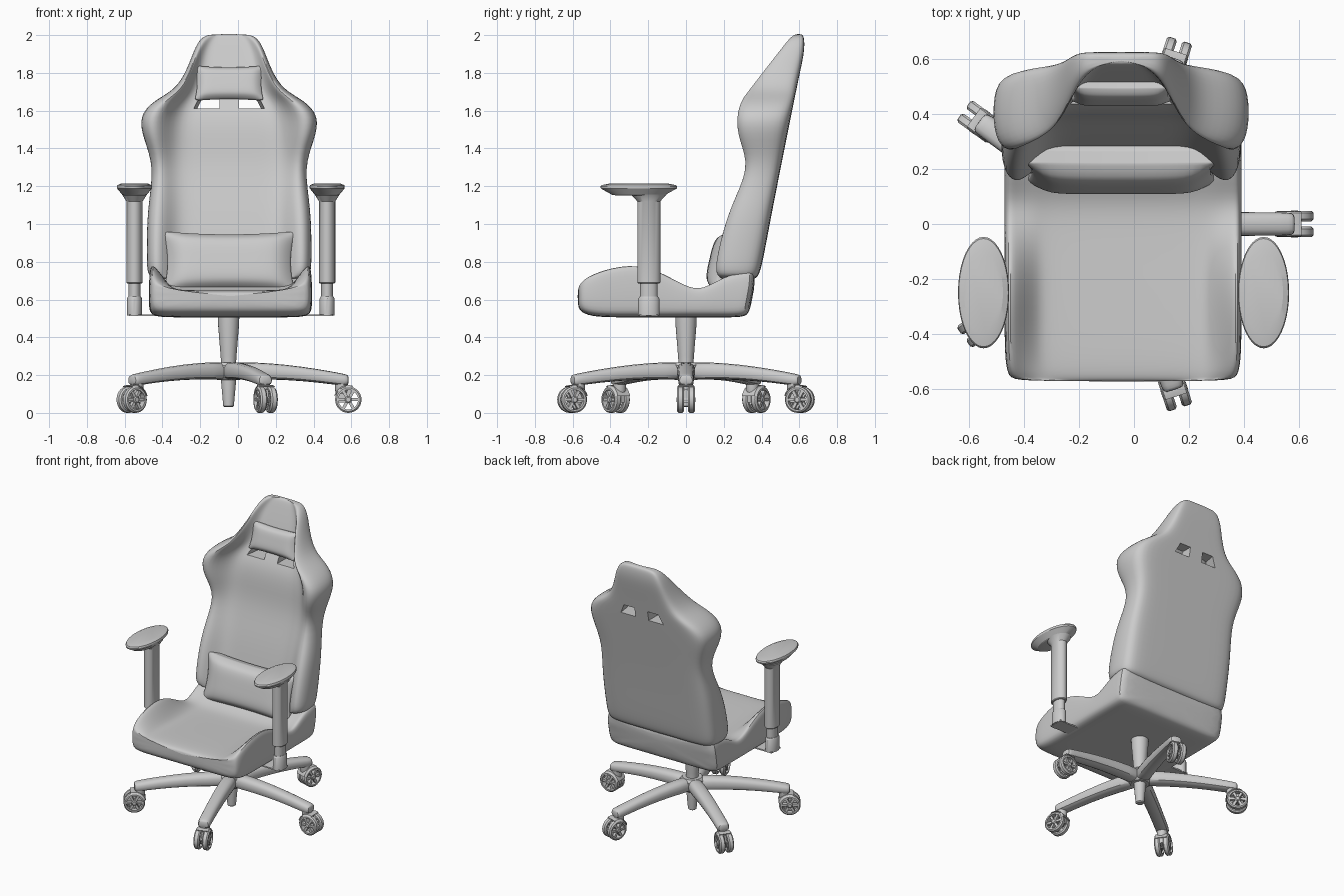
import bpy, bmesh
from math import sin, cos, pi, radians
from mathutils import Vector, Matrix

if "Cube" in bpy.data.objects:
    bpy.data.objects.remove(bpy.data.objects["Cube"])

CX = -0.047  # chair centre line


def loft(bm, rings, loop=False, m=Matrix()):
    """Skin a list of closed rings; loop joins the last ring to the first, otherwise cap the ends."""
    vs = [[bm.verts.new(m @ Vector(p)) for p in r] for r in rings]
    n = len(vs[0])
    pairs = list(zip(vs, vs[1:])) + ([(vs[-1], vs[0])] if loop else [])
    for a, b in pairs:
        for i in range(n):
            bm.faces.new((a[i], a[(i + 1) % n], b[(i + 1) % n], b[i]))
    if not loop:
        bm.faces.new(vs[0])
        bm.faces.new(vs[-1])


def finish(name, bm, subdiv=0, m=Matrix(), cutters=(), angle=35):
    bmesh.ops.transform(bm, matrix=m, verts=bm.verts)
    bmesh.ops.recalc_face_normals(bm, faces=bm.faces)
    me = bpy.data.meshes.new(name)
    bm.to_mesh(me)
    bm.free()
    ob = bpy.data.objects.new(name, me)
    bpy.context.collection.objects.link(ob)
    bpy.ops.object.select_all(action='DESELECT')
    bpy.context.view_layer.objects.active = ob
    ob.select_set(True)
    if subdiv:
        ob.modifiers.new("sub", 'SUBSURF').levels = subdiv
        bpy.ops.object.modifier_apply(modifier="sub")
    for c in cutters:
        mod = ob.modifiers.new("cut", 'BOOLEAN')
        mod.operation, mod.object, mod.solver = 'DIFFERENCE', c, 'EXACT'
        bpy.ops.object.modifier_apply(modifier="cut")
    if angle:
        bpy.ops.object.shade_smooth_by_angle(angle=radians(angle))
    return ob


def ellipse(rx, ry, z, n=24):
    return [(rx * cos(2 * pi * i / n), ry * sin(2 * pi * i / n), z) for i in range(n)]


def box(bm, x0, x1, y0, y1, z0, z1, m=Matrix()):
    loft(bm, [[(x0, y0, z), (x1, y0, z), (x1, y1, z), (x0, y1, z)] for z in (z0, z1)], m=m)


def mirrored(half):
    """Close a half outline (first and last points on the centre line) across x = 0."""
    return half + [(-p[0], p[1], p[2]) for p in reversed(half[1:-1])]


# seat: sections along y (y, half width, bottom, bolster top, centre top)
seat_rows = [(-.574, .385, .57, .66, .63), (-.558, .42, .53, .705, .645), (-.48, .432, .506, .76, .65),
             (-.3, .432, .506, .81, .645), (-.15, .432, .506, .775, .64), (0, .432, .506, .675, .635),
             (.09, .432, .506, .657, .64), (.2, .432, .506, .735, .70), (.335, .432, .506, .76, .73),
             (.372, .425, .53, .745, .72)]
bm = bmesh.new()
rings = []
for y, w, b, s, c in seat_rows:
    yb = y - .03 if y > .3 else y
    rings.append(mirrored([(0, yb, b), (.6 * w, yb, b), (w - .02, yb, b), (w, yb, b + .04),
                           (w, y, b + .7 * (s - b)), (w - .01, y, s), (w - .05, y, s - .01 - .2 * (s - c)),
                           (w - .12, y, c + .01), (.6 * w, y, c), (0, y, c)]))
loft(bm, rings)
finish("seat", bm, 2, Matrix.Translation((CX + .007, 0, 0)))

# slots through the backrest, narrowing toward the back
cutters = []
for s in (-1, 1):
    bm = bmesh.new()
    loft(bm, [[(CX + s * x, y, z) for x, z in ((.052, 1.612), (o, 1.612), (o - .03, 1.68), (.052, 1.68))]
              for y, o in ((.25, .215), (.75, .14))])
    c = finish("slot_cutter", bm, angle=0)
    c.hide_render = True
    cutters.append(c)

# backrest: sections along z (z, half width, back y, wing front y, panel y, panel half width)
back_rows = [(.70, .40, .365, .19, .24, .30), (.735, .435, .39, .15, .24, .315), (.82, .438, .41, .155, .265, .32),
             (1.08, .436, .458, .22, .315, .31), (1.30, .395, .502, .34, .385, .31),
             (1.45, .455, .532, .27, .395, .325), (1.57, .48, .556, .26, .415, .32),
             (1.655, .40, .573, .285, .46, .27), (1.71, .285, .584, .33, .485, .225),
             (1.82, .222, .607, .415, .515, .18), (1.92, .187, .628, .495, .55, .15),
             (1.99, .15, .626, .55, .575, .1), (2.006, .095, .614, .58, .586, .06)]
bm = bmesh.new()
loft(bm, [mirrored([(0, b, z), (.6 * w, b, z), (.92 * w, b - .003, z), (w, b - .25 * (b - f), z),
                    (w, f + .25 * (b - f), z), (.92 * w, f, z), (h + .3 * (w - h), f + .005, z),
                    (.87 * h, p, z), (.5 * h, p, z), (0, p, z)]) for z, w, b, f, p, h in back_rows])
finish("backrest", bm, 2, Matrix.Translation((CX, 0, 0)), cutters)
for c in cutters:
    bpy.data.objects.remove(c)


# cushions with pinched corners
def cushion(name, loc, hw, hh, depth, tilt):
    bm = bmesh.new()
    bmesh.ops.create_cube(bm, size=2)
    bmesh.ops.subdivide_edges(bm, edges=bm.edges[:], cuts=11, use_grid_fill=True)
    for v in bm.verts:
        u, t, w = v.co
        puff = ((1 - abs(u) ** 6) * (1 - abs(w) ** 4)) ** .5
        v.co = (hw * u * (.93 + .07 * w * w), t * depth * (.3 + .7 * puff), hh * w * (.9 + .1 * u * u))
    finish(name, bm, 1, Matrix.Translation(loc) @ Matrix.Rotation(-tilt, 4, 'X'), angle=60)


cushion("lumbar_cushion", (CX, .21, .795), .350, .165, .088, radians(13))
cushion("head_cushion", (CX, .482, 1.745), .182, .094, .042, radians(16))

# armrests
for side, x in (("left", -.548), ("right", .472)):
    place = Matrix.Translation((x, -.25, 0))
    bm = bmesh.new()
    loft(bm, [ellipse(.093 * k, .203 * k, z, 40) for k, z in
              ((.62, 1.152), (.7, 1.155), (.99, 1.188), (1, 1.198), (.97, 1.206), (.76, 1.214))])
    finish("armrest_pad_" + side, bm, m=place, angle=20)
    place = Matrix.Translation((x, -.197, 0))
    bm = bmesh.new()
    for steps in (((.9, .685), (1, .69), (1, 1.12), (1.55, 1.157)), ((.75, .6), (.75, .69)),
                  ((.92, .515), (.92, .605), (.8, .615))):
        loft(bm, [[(px * k, py * k, z) for px, py, z in ellipse(.043, .061, z, 24)] for k, z in steps])
    finish("armrest_post_" + side, bm, m=place)
    bm = bmesh.new()
    s = 1 if x < 0 else -1
    box(bm, min(-s * .03, s * .2), max(-s * .03, s * .2), -.05, .05, .513, .522)
    finish("armrest_bracket_" + side, bm, m=place)

# gas column and hub
bm = bmesh.new()
loft(bm, [ellipse(r, r, z) for r, z in ((.02, .03), (.028, .036), (.04, .17), (.04, .27), (.042, .3),
                                        (.055, .46), (.058, .53))])
finish("gas_column", bm, m=Matrix.Translation((-.05, 0, 0)))
bm = bmesh.new()
loft(bm, [ellipse(r, r, z) for r, z in ((.06, .175), (.075, .19), (.08, .25), (.065, .268))])
finish("base_hub", bm, m=Matrix.Translation((-.05, 0, 0)))


# five legs, each ending in a twin-wheel caster
def wheel(bm, m):
    prof = [(.052, -.019), (.062, -.019), (.07, -.011), (.07, .011), (.062, .019), (.052, .019)]
    loft(bm, [ellipse(r, r, z, 28) for r, z in prof], loop=True, m=m)
    loft(bm, [ellipse(r, r, z, 16) for r, z in ((.018, -.019), (.018, .015), (.012, .02))], m=m)
    for i in range(6):
        box(bm, .012, .056, -.008, .008, -.012, .012, m @ Matrix.Rotation(i * pi / 3, 4, 'Z'))


for k in range(5):
    turn = Matrix.Translation((-.05, 0, 0)) @ Matrix.Rotation(k * 2 * pi / 5, 4, 'Z')
    bm = bmesh.new()
    legs = [(0, .05, .27, .17), (.12, .05, .27, .178), (.3, .046, .258, .175), (.48, .043, .232, .16),
            (.6, .043, .21, .143), (.628, .04, .203, .145), (.636, .03, .195, .155)]
    loft(bm, [[(r, w * y, b + (t - b) * z) for y, z in
               ((-.75, 0), (.75, 0), (1, .25), (1, .7), (.65, 1), (-.65, 1), (-1, .7), (-1, .25))]
              for r, w, t, b in legs])
    finish("base_leg_%d" % (k + 1), bm, 1, turn)

    bm = bmesh.new()
    for s in (-1, 1):
        wheel(bm, Matrix.Translation((.634, s * .029, .07)) @ Matrix.Rotation(-s * pi / 2, 4, 'X'))
    finish("caster_wheels_%d" % (k + 1), bm, m=turn)

    bm = bmesh.new()
    loft(bm, [ellipse(r, r, z, 16) for r, z in ((.028, .1), (.034, .12), (.034, .16))],
         m=Matrix.Translation((.598, 0, 0)))
    loft(bm, [ellipse(.013, .013, z, 12) for z in (-.04, .04)],
         m=Matrix.Translation((.634, 0, .07)) @ Matrix.Rotation(pi / 2, 4, 'X'))
    box(bm, .57, .645, -.012, .012, .055, .125)
    # curved fender over the inner half of the wheels
    arc = []
    for i in range(9):
        a = radians(70 + 95 * i / 8)
        arc.append([(.634 + r * cos(a), y, .07 + r * sin(a)) for r, y in
                    ((.071, -.045), (.077, -.04), (.077, .04), (.071, .045))])
    loft(bm, arc)
    finish("caster_fork_%d" % (k + 1), bm, m=turn)
